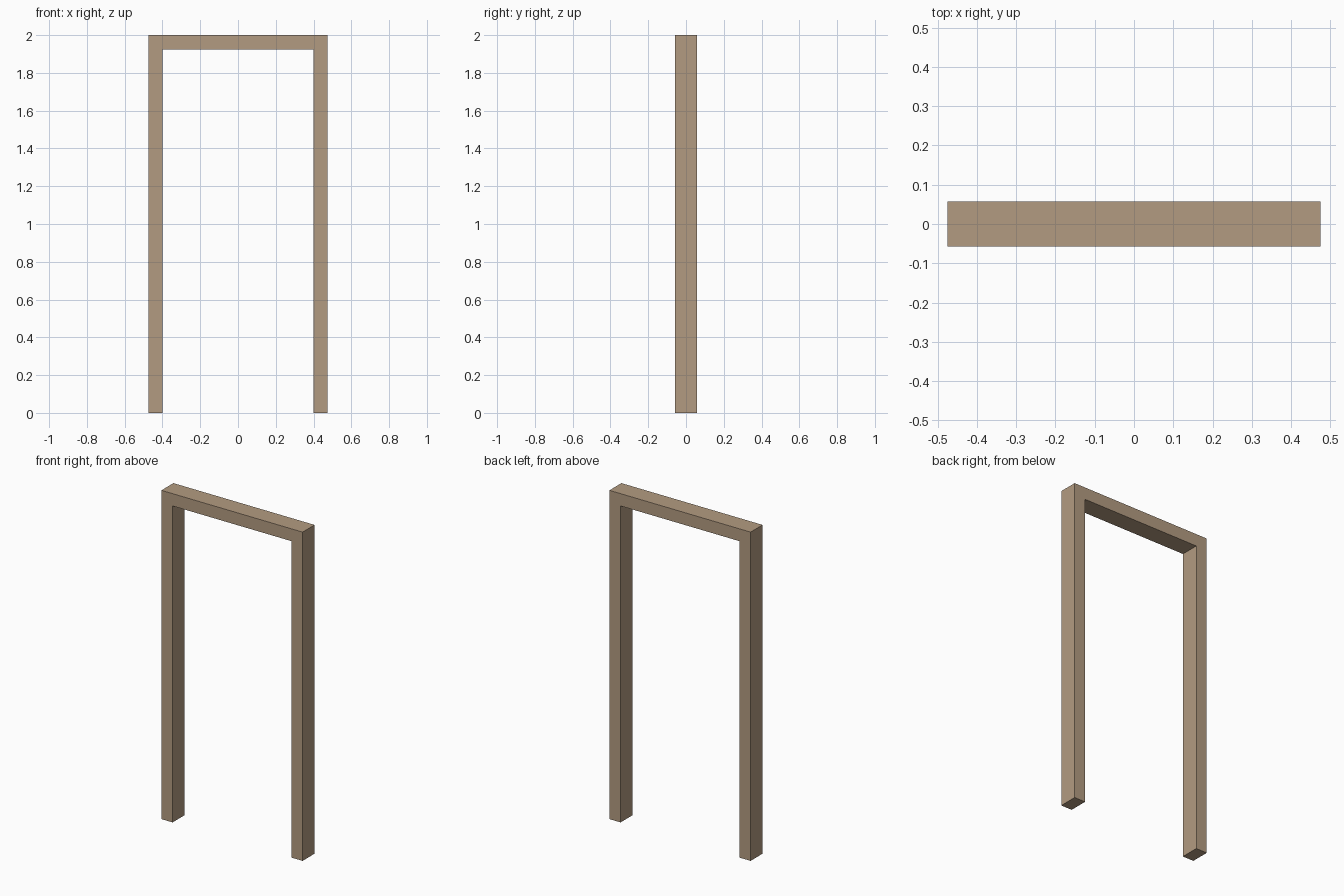
import bpy
import bmesh

if "Cube" in bpy.data.objects:
    bpy.data.objects.remove(bpy.data.objects["Cube"])

HALF_W, INNER, HEIGHT, DEPTH = 0.475, 0.40, 2.0, 0.115
BAR = HALF_W - INNER

wood = bpy.data.materials.new("wood")
wood.diffuse_color = (0.45, 0.33, 0.22, 1)
wood.use_nodes = True
wood.node_tree.nodes["Principled BSDF"].inputs["Base Color"].default_value = wood.diffuse_color

# Door frame: one U-shaped profile (jambs and lintel) extruded front to back
half = [(INNER, HEIGHT - BAR), (INNER, 0), (HALF_W, 0), (HALF_W, HEIGHT)]
profile = half + [(-x, z) for x, z in reversed(half)]

bm = bmesh.new()
face = bm.faces.new([bm.verts.new((x, -DEPTH / 2, z)) for x, z in profile])
result = bmesh.ops.extrude_face_region(bm, geom=[face])
moved = [g for g in result["geom"] if isinstance(g, bmesh.types.BMVert)]
bmesh.ops.translate(bm, verts=moved, vec=(0, DEPTH, 0))
if not any(f.normal.y < -0.5 and f.calc_center_median().y < -DEPTH / 4 for f in bm.faces):
    # Close the front if the extrusion removed the starting face
    front = [v for v in bm.verts if v.co.y < 0]
    if not face.is_valid:
        bmesh.ops.contextual_create(bm, geom=front)
bmesh.ops.recalc_face_normals(bm, faces=bm.faces[:])

mesh = bpy.data.meshes.new("door_frame")
bm.to_mesh(mesh)
bm.free()
mesh.materials.append(wood)
frame = bpy.data.objects.new("door_frame", mesh)
bpy.context.collection.objects.link(frame)
